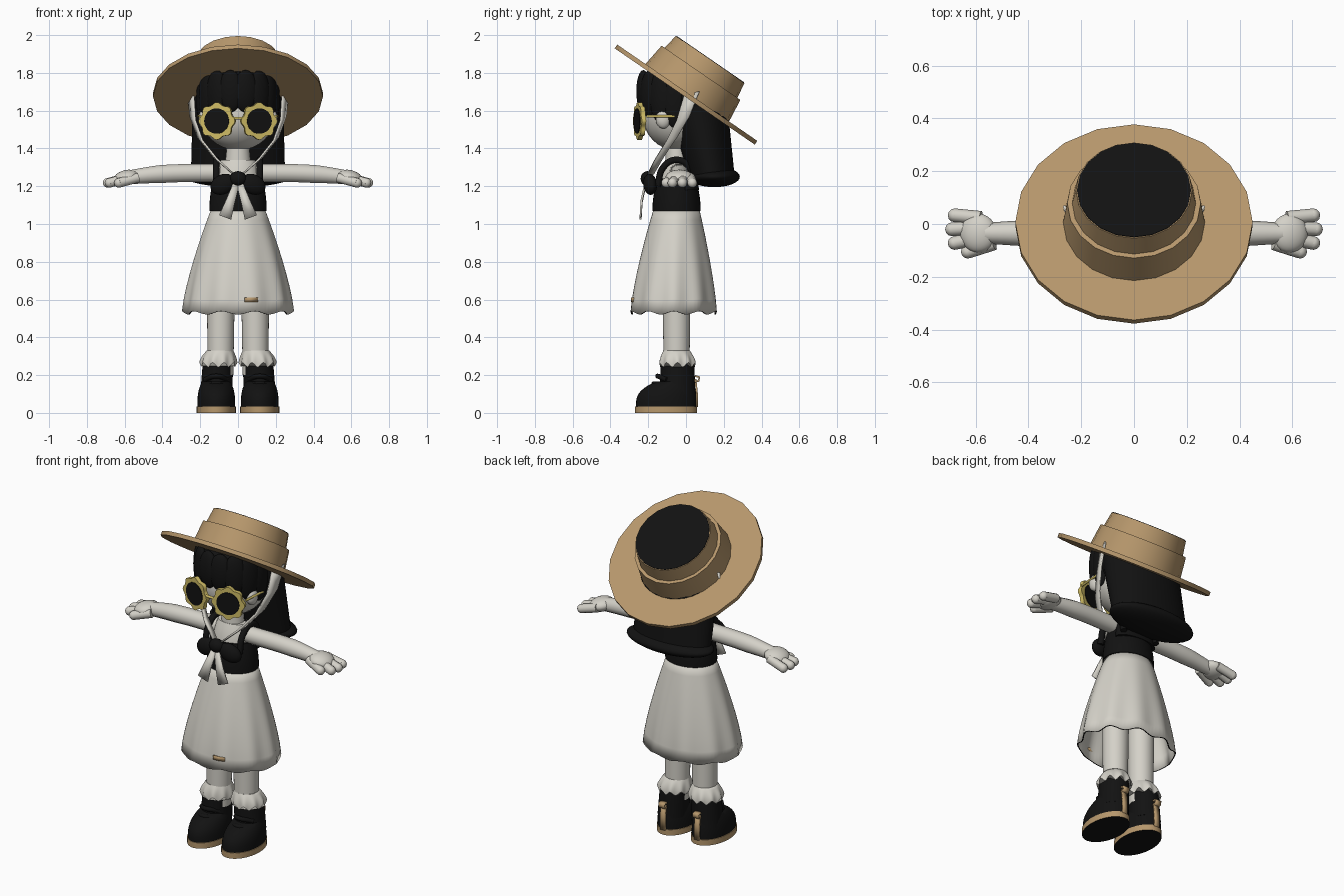
import bpy, bmesh
from math import sin, cos, pi, radians
from mathutils import Vector, Matrix

cube = bpy.data.objects.get("Cube")
if cube:
    bpy.data.objects.remove(cube, do_unlink=True)


def material(name, *rgb):
    mat = bpy.data.materials.new(name)
    mat.use_nodes = True
    mat.diffuse_color = (*rgb, 1)
    shader = mat.node_tree.nodes["Principled BSDF"]
    shader.inputs["Base Color"].default_value = (*rgb, 1)
    return mat


WHITE = material("warm white", .66, .64, .58)
BLACK = material("soft black", .006, .006, .006)
STRAW = material("straw", .47, .31, .15)
GOLD = material("yellow", .62, .5, .13)


def finish(name, bm, materials, pose=None):
    bmesh.ops.recalc_face_normals(bm, faces=bm.faces)
    mesh = bpy.data.meshes.new(name)
    bm.to_mesh(mesh)
    bm.free()
    for mat in materials:
        mesh.materials.append(mat)
    part = bpy.data.objects.new(name, mesh)
    bpy.context.collection.objects.link(part)
    if pose:
        part.matrix_world = pose
    for other in bpy.context.selected_objects:
        other.select_set(False)
    part.select_set(True)
    bpy.context.view_layer.objects.active = part
    bpy.ops.object.shade_smooth_by_angle(angle=radians(50))
    return part


def loft(name, materials, base, top, ease=1, segments=32, steps=8, wave=None, caps=True, pose=None):
    """Blend one ellipse (x, y, z, x radius, y radius) into another; ease bends the profile."""
    bm = bmesh.new()
    rows = []
    for i in range(steps + 1):
        t = i / steps
        x, y, _, rx, ry = Vector(base).lerp(Vector(top), t ** ease)
        z = base[2] + (top[2] - base[2]) * t
        row = []
        for k in range(segments):
            a = 2 * pi * k / segments
            grow, lift = wave(a, 1 - t) if wave else (1, 0)
            row.append(bm.verts.new((x + rx * grow * cos(a), y + ry * grow * sin(a), z + lift)))
        rows.append(row)
    for low, high in zip(rows, rows[1:]):
        for k in range(segments):
            bm.faces.new((low[k - 1], low[k], high[k], high[k - 1]))
    if caps:
        bm.faces.new(rows[0])
        bm.faces.new(rows[-1])
    return finish(name, bm, materials, pose)


def blob(name, mat, centre, radii, turn=(0, 0, 0), segments=24):
    bm = bmesh.new()
    bmesh.ops.create_uvsphere(bm, u_segments=segments, v_segments=segments // 2, radius=1)
    part = finish(name, bm, [mat])
    part.location, part.scale, part.rotation_euler = centre, radii, turn
    return part


def tube(name, mat, radius, points, end=1):
    """Round limb along a soft path; end scales the radius of the last point."""
    curve = bpy.data.curves.new(name, "CURVE")
    curve.dimensions = "3D"
    curve.bevel_depth, curve.bevel_resolution, curve.resolution_u = radius, 3, 6
    curve.use_fill_caps = True
    path = curve.splines.new("BEZIER").bezier_points
    path.add(len(points) - 1)
    for knot, place in zip(path, points):
        knot.co = place
        knot.handle_left_type = knot.handle_right_type = "AUTO"
    path[-1].radius = end
    curve.materials.append(mat)
    part = bpy.data.objects.new(name, curve)
    bpy.context.collection.objects.link(part)


def ribbon(name, mat, points, across, flare=1):
    """Flat band along points, spread both ways by a vector that grows by flare."""
    bm = bmesh.new()
    rows = []
    for i, place in enumerate(points):
        spread = Vector(across) * flare ** (i / (len(points) - 1))
        rows.append([bm.verts.new(Vector(place) + side * spread) for side in (-1, 1)])
    for a, b in zip(rows, rows[1:]):
        bm.faces.new((a[0], a[1], b[1], b[0]))
    part = finish(name, bm, [mat])
    cloth = part.modifiers.new("thickness", "SOLIDIFY")
    cloth.thickness, cloth.offset = .01, 0


# Hat: brim and stepped crown, tipped back, with a black flat top
tilt = Matrix.Translation((0, 0, 1.685)) @ Matrix.Rotation(radians(-34.5), 4, "X")
for name, mat, low, high, wide, narrow in (
        ("hat_brim", STRAW, -.012, .012, .45, .45), ("hat_lower_crown", STRAW, 0, .14, .27, .253),
        ("hat_upper_crown", STRAW, .13, .225, .236, .22), ("hat_top", BLACK, .223, .228, .216, .216)):
    loft(name, [mat], (0, 0, low, wide, wide), (0, 0, high, narrow, narrow), segments=20, steps=2, pose=tilt)

# Head, neck and torso
blob("head", WHITE, (0, -.05, 1.58), (.2, .18, .19), segments=32)
loft("neck", [WHITE], (0, -.05, 1.3, .07, .06), (0, -.05, 1.45, .055, .055))
loft("chest", [WHITE], (0, -.05, 1.1, .12, .1), (0, -.05, 1.34, .09, .06), ease=3)
loft("bodice", [BLACK], (0, -.05, 1.07, .152, .128), (0, -.05, 1.24, .13, .1), ease=2)
loft("bodice_back", [BLACK], (0, .01, 1.18, .135, .06), (0, 0, 1.34, .115, .04))

# Hair: skull cap, back curtain with a rolled hem, and a clumped fringe
blob("hair_cap", BLACK, (0, .05, 1.65), (.24, .18, .22), segments=32)
loft("hair_curtain", [BLACK], (0, .14, 1.23, .25, .12), (0, .06, 1.62, .24, .16))
blob("hair_roll", BLACK, (0, .15, 1.25), (.28, .135, .055), segments=32)
blob("front_hair", BLACK, (0, -.07, 1.75), (.195, .17, .09))
for i in range(8):
    a = radians(25) * (i - 3.5)
    drop = .1 * abs(a) / pi
    blob(f"fringe_{i + 1}", BLACK, (.185 * sin(a), -.05 - .18 * cos(a), 1.71 - drop),
         (.066, .036, .105 + drop), (0, 0, a))


# Skirt: gentle folds and a scalloped open hem with a dark edge
def folds(a, low):
    return 1 + .03 * low * cos(10 * a), .009 * low ** 6 * cos(10 * a)


skirt = loft("skirt", [WHITE, BLACK], (0, -.065, .53, .288, .23), (0, -.05, 1.09, .138, .118),
             ease=1.4, segments=80, wave=folds, caps=False)
cloth = skirt.modifiers.new("cloth", "SOLIDIFY")
cloth.thickness, cloth.offset, cloth.material_offset_rim = .007, -1, 1
ribbon("skirt_tag", STRAW, [(.035, -.287, .6), (.07, -.285, .6), (.105, -.275, .6)], (0, 0, .012))

blob("bow_knot", BLACK, (0, -.205, 1.24), (.045, .035, .04))
tube("glasses_bridge", GOLD, .008, [(-.035, -.27, 1.56), (.035, -.27, 1.56)])


def petals(a, low):
    return 1 + .07 * cos(8 * a), 0


def frill(a, low):
    return 1 + .05 * low * cos(10 * a), .012 * low * low * cos(10 * a)


for s, side in ((1, "left"), (-1, "right")):
    # Flower sunglasses, swept back at the outside, and ear
    pose = (Matrix.Translation((s * .11, -.246, 1.545)) @ Matrix.Rotation(s * radians(14), 4, "Z")
            @ Matrix.Rotation(pi / 2, 4, "X"))
    for name, mat, r, depth, wave in (("frame", GOLD, .093, .012, petals), ("lens", BLACK, .067, .016, None)):
        loft(f"{side}_glasses_{name}", [mat], (0, 0, -depth, r, r), (0, 0, depth, r, r), segments=64, wave=wave, pose=pose)
    tube(f"{side}_glasses_temple", GOLD, .007, [(s * .2, -.21, 1.57), (s * .21, -.06, 1.57)])
    blob(f"{side}_ear", WHITE, (s * .18, -.12, 1.555), (.03, .04, .05))

    # Bow loop, bow tail and hat ribbon
    blob(f"{side}_bow_loop", BLACK, (s * .08, -.19, 1.21), (.07, .035, .052), (0, s * .45, s * .2))
    ribbon(f"{side}_bow_tail", WHITE, [(s * .01, -.215, 1.21), (s * .04, -.235, 1.12), (s * .068, -.24, 1.035)],
           (.016, 0, s * .006), flare=2)
    ribbon(f"{side}_hat_ribbon", WHITE, [(s * .25, .03, 1.69), (s * .24, -.015, 1.56), (s * .2, -.075, 1.45),
                                         (s * .12, -.14, 1.35), (s * .02, -.19, 1.26)], (s * .015, .04, .012), flare=.5)

    # Shoulder strap, arm and hand with fanned fingers
    arch = [(s * .115, -.05 - .1 * cos(a), 1.2 + .14 * sin(a)) for a in (0, pi / 4, pi / 2, pi * 3 / 4, pi)]
    tube(f"{side}_shoulder_strap", BLACK, .018, arch)
    tube(f"{side}_arm", WHITE, .05, [(s * .08, -.04, 1.272), (s * .4, -.035, 1.265), (s * .6, -.035, 1.245)], end=.75)
    blob(f"{side}_palm", WHITE, (s * .59, -.035, 1.246), (.07, .074, .04), (0, s * .2, 0))
    for name, y, tip in (("ring", .033, .68), ("middle", -.02, .69), ("index", -.072, .68), ("thumb", -.105, .63)):
        tube(f"{side}_{name}_finger", WHITE, .026, [(s * (tip - .1), y * .7, 1.245), (s * tip, y, 1.218)])
        blob(f"{side}_{name}_fingertip", WHITE, (s * tip, y, 1.218), (.026, .026, .026), segments=12)

    # Leg and frilled sock
    loft(f"{side}_leg", [WHITE], (s * .093, -.05, .2, .068, .068), (s * .09, -.05, .75, .075, .075))
    loft(f"{side}_sock_frill", [WHITE], (s * .104, -.045, .255, .096, .096), (s * .095, -.05, .33, .07, .07),
         ease=2, segments=60, wave=frill)

    # Shoe: straw-edged sole with a dark underside, rounded toe, ankle and laces
    x = s * .115
    sole = loft(f"{side}_sole", [STRAW, BLACK], (x, -.105, 0, .104, .164), (x, -.105, .035, .104, .164), steps=1)
    for face in sole.data.polygons:
        face.material_index = int(face.normal.z < -.9)
    loft(f"{side}_shoe_toe", [BLACK], (x, -.105, .034, .1, .16), (x, -.06, .165, .075, .1), ease=3)
    loft(f"{side}_shoe_ankle", [BLACK], (x, -.045, .1, .085, .095), (x * .92, -.045, .27, .08, .088))
    for i in range(2):
        y, z = -.12 + .02 * i, .135 + .04 * i
        tube(f"{side}_lace_{i + 1}", BLACK, .013, [(x - .06, y, z), (x, y - .05, z + .02), (x + .06, y, z)])

    # Heel tab and pull loop
    ribbon(f"{side}_heel_tab", STRAW, [(x, .058, .03), (x, .058, .1), (x, .05, .18)], (.017, 0, 0))
    ribbon(f"{side}_heel_loop", STRAW, [(x, .046, .165), (x, .068, .17), (x, .07, .19), (x, .046, .195)], (.02, 0, 0))
